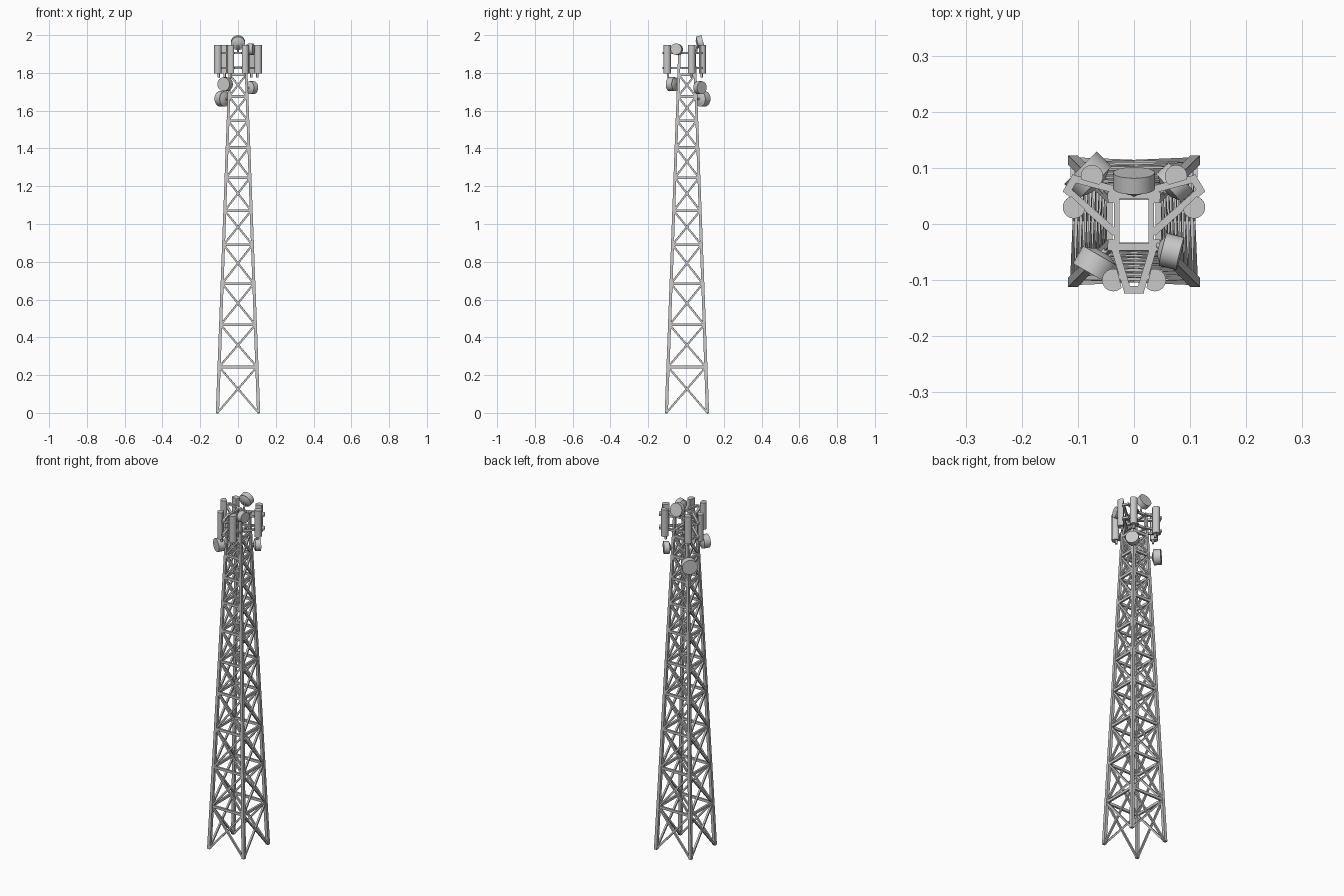
import bpy, bmesh, math
from mathutils import Vector, Matrix

cube = bpy.data.objects.get("Cube")
if cube:
    bpy.data.objects.remove(cube)

# Single galvanised colour
steel = bpy.data.materials.new("galvanised_grey")
steel.use_nodes = True
GREY = (0.58, 0.58, 0.58, 1)
steel.diffuse_color = GREY
steel.node_tree.nodes["Principled BSDF"].inputs["Base Color"].default_value = GREY

CY = 0.005          # tower axis in y
MAST_TOP = 1.91
LEVELS = [0, 0.243, 0.466, 0.684, 0.89, 1.07, 1.245, 1.405, 1.547, 1.675, 1.79]
RINGS = [1.827, 1.905]
CORNERS = [(-1, -1), (1, -1), (1, 1), (-1, 1)]


def finish(name, bm, smooth=False):
    bmesh.ops.recalc_face_normals(bm, faces=bm.faces)
    mesh = bpy.data.meshes.new(name)
    bm.to_mesh(mesh)
    bm.free()
    obj = bpy.data.objects.new(name, mesh)
    mesh.materials.append(steel)
    bpy.context.collection.objects.link(obj)
    if smooth:
        bpy.ops.object.select_all(action='DESELECT')
        obj.select_set(True)
        bpy.context.view_layer.objects.active = obj
        bpy.ops.object.shade_smooth_by_angle(angle=math.radians(40))


def along(p, q):
    """Matrix placing local z along p-q, with origin at the middle."""
    d = q - p
    up = Vector((0, 0, 1))
    if d.normalized().cross(up).length < 0.01:
        up = Vector((0, 1, 0))
    x = up.cross(d).normalized()
    y = d.cross(x).normalized()
    rot = Matrix((x, y, d.normalized())).transposed().to_4x4()
    return Matrix.Translation((p + q) / 2) @ rot


def beam(bm, p, q, w, h=None):
    p, q = Vector(p), Vector(q)
    size = Matrix.Diagonal((w, h or w, (q - p).length, 1))
    bmesh.ops.create_cube(bm, size=1, matrix=along(p, q) @ size)


def rod(bm, p, q, r1, r2=None, sides=12):
    p, q = Vector(p), Vector(q)
    bmesh.ops.create_cone(bm, cap_ends=True, segments=sides, radius1=r1,
                          radius2=r1 if r2 is None else r2,
                          depth=(q - p).length, matrix=along(p, q))


def corner(i, z):
    h = 0.109 - 0.0365 * z
    sx, sy = CORNERS[i % 4]
    return Vector((sx * h, CY + sy * h, z))


# Four tapering legs with level feet
bm = bmesh.new()
for i in range(4):
    ends = []
    for z, w in ((0, 0.0085), (MAST_TOP, 0.007)):
        c = corner(i, z)
        ends.append([bm.verts.new(c + Vector((sx * w, sy * w, 0))) for sx, sy in CORNERS])
    low, high = ends
    bm.faces.new(low)
    bm.faces.new(high)
    for k in range(4):
        n = (k + 1) % 4
        bm.faces.new((low[k], low[n], high[n], high[k]))
finish("legs", bm)

# Horizontal struts at each level
bm = bmesh.new()
for z in LEVELS[1:]:
    for i in range(4):
        beam(bm, corner(i, z), corner(i + 1, z), 0.011, 0.014)
finish("horizontal_struts", bm)

# Crossed diagonal braces in every bay
bm = bmesh.new()
for z0, z1 in zip(LEVELS, LEVELS[1:]):
    for i in range(4):
        beam(bm, corner(i, z0), corner(i + 1, z1), 0.01)
        beam(bm, corner(i + 1, z0), corner(i, z1), 0.01)
finish("diagonal_braces", bm)

# Collar bars clamped around the mast head
bm = bmesh.new()
for z in RINGS:
    for s in (-1, 1):
        beam(bm, (s * 0.031, -0.045, z), (s * 0.031, 0.055, z), 0.01)
        beam(bm, (-0.047, CY + s * 0.046, z), (0.047, CY + s * 0.046, z), 0.012)
finish("head_collars", bm)

# Three antenna sectors: V frame, two poles and two flat-backed antennas each
for name, angle, tip, spread in (("front", -90, 0.122, 0.037),
                                 ("left", 30, 0.13, 0.032),
                                 ("right", 150, 0.13, 0.032)):
    a = math.radians(angle)
    out = Vector((math.cos(a), math.sin(a), 0))
    side = Vector((-math.sin(a), math.cos(a), 0))

    def at(r, t, z):
        return Vector((0, CY, z)) + out * r + side * t

    frame, poles = bmesh.new(), bmesh.new()
    for z in RINGS:
        beam(frame, at(tip, -0.018, z), at(tip, 0.018, z), 0.013, 0.011)
        for s in (-1, 1):
            # The forward bar of each side sector runs back along the mast
            root = 0.018 if side.y * s < -0.5 else 0.046
            beam(frame, at(root, s * 0.035, z), at(tip, s * 0.012, z), 0.013, 0.011)
            beam(frame, at(0.1, s * 0.016, z), at(0.1, s * spread, z), 0.008)
    for s in (-1, 1):
        rod(poles, at(0.1, s * spread, 1.775), at(0.1, s * spread, 1.935), 0.006)
        centre = at(0.105, s * spread, 1.872)
        panel = bmesh.new()
        bmesh.ops.create_cone(panel, cap_ends=True, segments=24, radius1=0.02,
                              radius2=0.02, depth=0.153,
                              matrix=Matrix.Translation(centre))
        normal = (out * 0.25 + side * s).normalized()
        bmesh.ops.bisect_plane(panel, geom=panel.verts[:] + panel.edges[:] + panel.faces[:],
                               plane_co=centre - normal * 0.011, plane_no=normal,
                               clear_inner=True)
        bmesh.ops.holes_fill(panel, edges=panel.edges[:])
        number = "first" if s < 0 else "second"
        finish(f"{name}_sector_{number}_antenna", panel, True)
    finish(name + "_sector_frame", frame)
    finish(name + "_sector_poles", poles, True)


# Drum-shaped dishes with a short back cone and an arm to the mast
def dish(name, centre, axis, radius, depth, anchor):
    c, d = Vector(centre), Vector(axis).normalized()
    bm = bmesh.new()
    back = c - d * depth / 2
    rod(bm, back, c + d * depth / 2, radius, sides=24)
    rod(bm, back - d * 0.008, back, radius * 0.4, radius * 0.85, sides=24)
    rod(bm, anchor, back, 0.005)
    finish(name, bm, True)


dish("top_dish", (0, 0.077, 1.96), (0, 0.96, 0.27), 0.037, 0.03, (0, 0.052, 1.9))
dish("upper_side_dish", (0.067, -0.049, 1.925), (0.97, -0.24, 0.05), 0.03, 0.032,
     corner(1, 1.9))
dish("front_dish", (-0.068, -0.073, 1.74), (-0.5, -0.86, 0), 0.037, 0.036, corner(0, 1.74))
dish("back_left_dish", (0.073, 0.074, 1.722), (0.75, 0.66, 0), 0.034, 0.03, corner(2, 1.72))
dish("back_right_dish", (-0.082, 0.087, 1.663), (-0.7, 0.7, 0), 0.041, 0.038, corner(3, 1.66))
